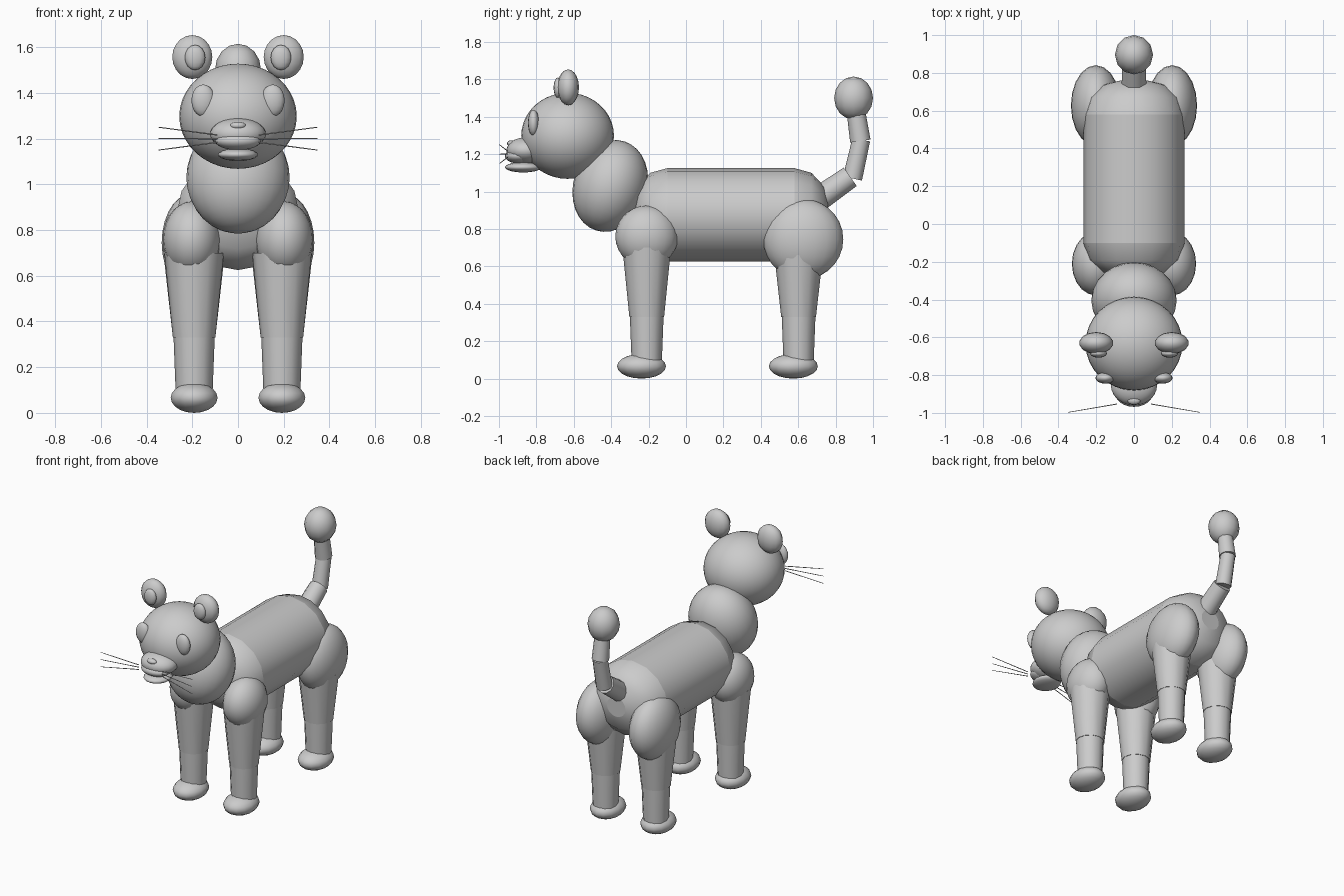
import bpy, bmesh, math
from mathutils import Vector, Matrix

cube = bpy.data.objects.get("Cube")
if cube:
    bpy.data.objects.remove(cube, do_unlink=True)

grey = bpy.data.materials.new("plain grey")
grey.use_nodes = True
GREY = (0.6, 0.6, 0.6, 1)
grey.diffuse_color = GREY
grey.node_tree.nodes["Principled BSDF"].inputs["Base Color"].default_value = GREY


def add_object(name, bm, angle=40):
    mesh = bpy.data.meshes.new(name)
    bm.to_mesh(mesh)
    bm.free()
    mesh.materials.append(grey)
    obj = bpy.data.objects.new(name, mesh)
    bpy.context.collection.objects.link(obj)
    bpy.ops.object.select_all(action='DESELECT')
    obj.select_set(True)
    bpy.context.view_layer.objects.active = obj
    bpy.ops.object.shade_smooth_by_angle(angle=math.radians(angle))
    return obj


def ellipsoid(name, center, half, segs=24, rings=16, tilt=0):
    """Scaled ball, tilted about the x axis."""
    bm = bmesh.new()
    mat = (Matrix.Translation(center) @ Matrix.Rotation(math.radians(tilt), 4, 'X')
           @ Matrix.Diagonal((*half, 1)))
    bmesh.ops.create_uvsphere(bm, u_segments=segs, v_segments=rings, radius=1, matrix=mat)
    return add_object(name, bm, 60)


def tube(name, start, end, r1, r2, segs=12):
    """Tapered cylinder between two points."""
    a, b = Vector(start), Vector(end)
    turn = (b - a).to_track_quat('Z', 'Y').to_matrix().to_4x4()
    bm = bmesh.new()
    bmesh.ops.create_cone(bm, cap_ends=True, segments=segs, radius1=r1, radius2=r2,
                          depth=(b - a).length,
                          matrix=Matrix.Translation((a + b) / 2) @ turn)
    return add_object(name, bm)


# Torso: lying cylinder with rounded ends
body = tube("body", (0, 0, -0.52), (0, 0, 0.52), 0.25, 0.25, 16)
body.rotation_euler.x = math.radians(90)
body.location = (0, 0.24, 0.875)
body.scale.x = 1.07
bevel = body.modifiers.new("rounded ends", 'BEVEL')
bevel.width = 0.18
bevel.segments = 3
bevel.limit_method = 'ANGLE'
bevel.angle_limit = math.radians(60)

# Neck and head
ellipsoid("neck", (0, -0.405, 1.03), (0.226, 0.197, 0.25), tilt=-18)
ellipsoid("head", (0, -0.633, 1.298), (0.257, 0.248, 0.23), 32, 20)
ellipsoid("muzzle", (0, -0.855, 1.22), (0.122, 0.105, 0.07))
ellipsoid("whisker_pad", (0, -0.895, 1.19), (0.1, 0.073, 0.04))
ellipsoid("chin", (0, -0.87, 1.13), (0.088, 0.098, 0.028), 16, 10)
ellipsoid("nose", (0, -0.935, 1.257), (0.035, 0.022, 0.017), 12, 8)

# Paired parts
for side, s in (("left", 1), ("right", -1)):
    ellipsoid(side + "_ear", (s * 0.2, -0.63, 1.557), (0.09, 0.058, 0.096), 14, 10)
    ellipsoid(side + "_inner_ear", (s * 0.188, -0.685, 1.555), (0.045, 0.023, 0.055), 12, 8)
    ellipsoid(side + "_eye", (s * 0.152, -0.815, 1.367), (0.052, 0.03, 0.07), 16, 10)
    for i, k in enumerate((-1, 0, 1)):
        tube(f"{side}_whisker_{i + 1}", (s * 0.09, -0.953, 1.2 + k * 0.016),
             (s * 0.348, -0.997, 1.2 + k * 0.05), 0.003, 0.002, 6)

    # Legs: haunch, upper leg, lower leg, paw
    legs = (("front", -0.21, (-0.21, 0.76), (0.127, 0.168, 0.165), 0.7),
            ("hind", 0.602, (0.627, 0.745), (0.132, 0.214, 0.215), 0.66))
    for place, y, (hy, hz), half, top in legs:
        name = f"{place}_{side}"
        x = s * 0.192
        ellipsoid(name + "_haunch", (s * 0.202, hy, hz), half, 20, 14)
        tube(name + "_upper_leg", (x, y, 0.33), (x, y, top), 0.093, 0.13)
        tube(name + "_lower_leg", (x, y, 0.07), (x, y, 0.33), 0.08, 0.09)
        ellipsoid(name + "_paw", (x, y - 0.028, 0.066), (0.105, 0.131, 0.066), 14, 10)

# Tail: three bent sections and a ball tip
sections = (((0.68, 0.94), (0.878, 1.079), 0.068, 0.06),
            ((0.89, 1.07), (0.937, 1.278), 0.052, 0.048),
            ((0.932, 1.27), (0.91, 1.42), 0.055, 0.05))
for i, ((y1, z1), (y2, z2), r1, r2) in enumerate(sections):
    tube(f"tail_section_{i + 1}", (0, y1, z1), (0, y2, z2), r1, r2)
ellipsoid("tail_tip", (0, 0.896, 1.5), (0.101, 0.104, 0.115), 12, 8)
